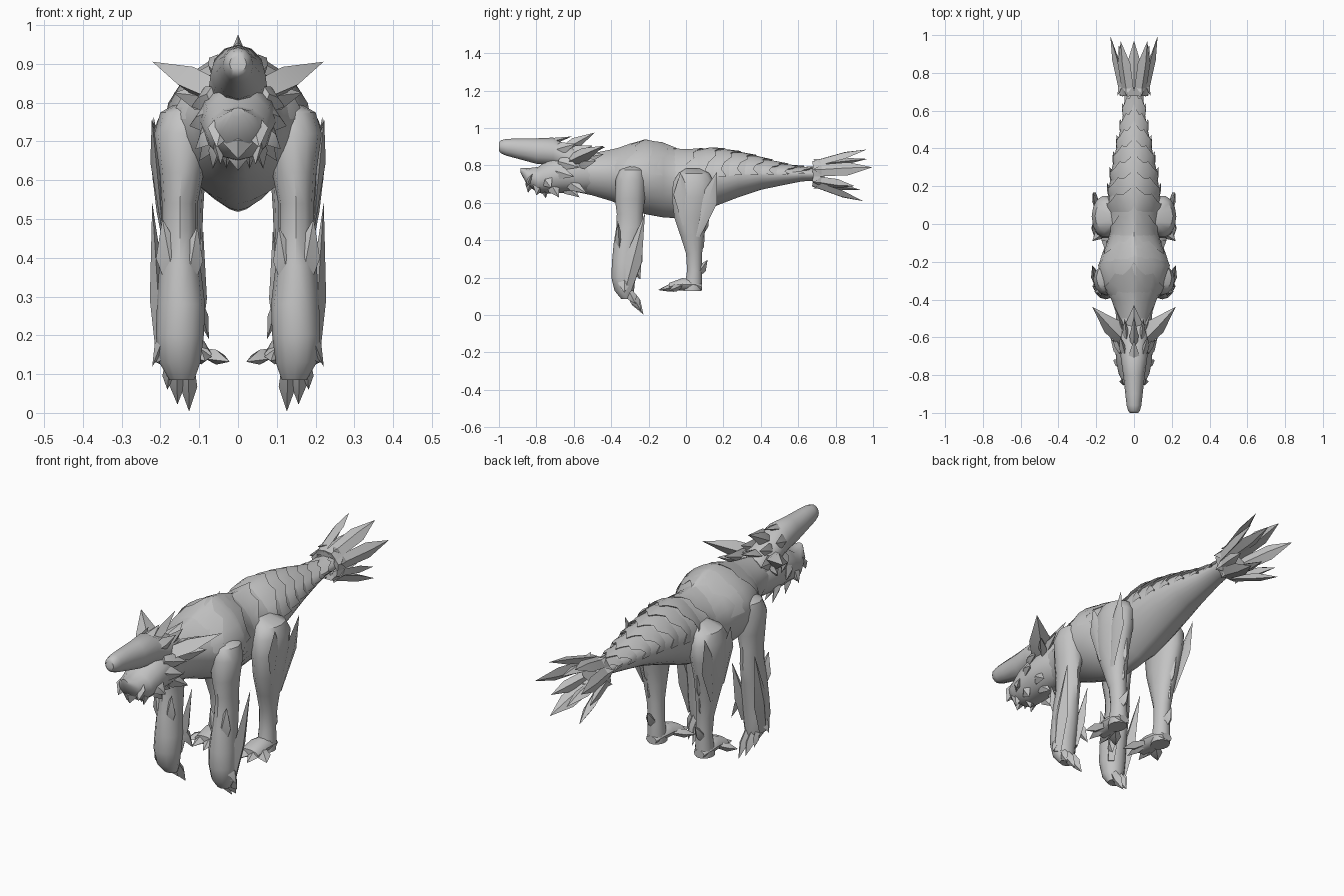
import bpy, bmesh, math
from mathutils import Vector

skin = bpy.data.materials.new("stone grey")
skin.diffuse_color = (0.55, 0.55, 0.55, 1)


def finish(name, bm, mirror=False):
    """Turn a bmesh into an object, optionally mirrored across x."""
    bmesh.ops.recalc_face_normals(bm, faces=bm.faces)
    me = bpy.data.meshes.new(name)
    bm.to_mesh(me)
    bm.free()
    me.materials.append(skin)
    ob = bpy.data.objects.new(name, me)
    bpy.context.collection.objects.link(ob)
    if mirror:
        ob.modifiers.new("mirror", 'MIRROR')
        ob.modifiers["mirror"].use_mirror_merge = False
    return ob


def skin_rings(bm, rings):
    """Bridge closed rings of points and cap both ends."""
    vs = [[bm.verts.new(p) for p in r] for r in rings]
    n = len(vs[0])
    for a, b in zip(vs, vs[1:]):
        for i in range(n):
            j = (i + 1) % n
            bm.faces.new((a[i], a[j], b[j], b[i]))
    bm.faces.new(vs[0])
    bm.faces.new(vs[-1][::-1])


def loft(bm, rows, axis, n=12):
    """Elliptical loft; each row is x, y, z, half width, other half size."""
    up = Vector((0, 0, 1)) if axis == 'y' else Vector((0, 1, 0))
    rings = []
    for x, y, z, a, b in rows:
        rings.append([Vector((x + a * math.cos(t), y, z)) + up * b * math.sin(t)
                      for t in (2 * math.pi * i / n for i in range(n))])
    skin_rings(bm, rings)


def blade(bm, base, tip, side, width, thick, bulge=0.35, root=0.65):
    """Diamond-section spike, widest at the bulge."""
    base, tip, s = Vector(base), Vector(tip), Vector(side)
    d = tip - base
    s = (s - d * (s.dot(d) / d.length_squared)).normalized()
    t = d.cross(s).normalized()
    rings = []
    for f, k in ((0, root), (bulge, 1), (1, 0.01)):
        c = base + d * f
        rings.append([c + s * width * k, c + t * thick * k,
                      c - s * width * k, c - t * thick * k])
    skin_rings(bm, rings)


# Torso profile: y, top, middle, bottom, half width
BODY = [(-0.64, .85, .77, .67, .07), (-0.5, .865, .76, .64, .085),
        (-0.4, .885, .755, .61, .12), (-0.34, .9, .75, .585, .16),
        (-0.22, .94, .75, .54, .19), (-0.12, .92, .74, .522, .15),
        (-0.04, .88, .72, .518, .125), (0.05, .885, .72, .54, .14),
        (0.15, .89, .73, .58, .138), (0.28, .868, .745, .63, .12),
        (0.4, .838, .75, .67, .095), (0.52, .803, .75, .695, .068),
        (0.62, .785, .755, .715, .052), (0.74, .785, .755, .72, .05)]


def surface(y, a, off=0.0):
    """Point on the torso at length y and angle a, pushed out by off."""
    y = max(BODY[0][0], min(BODY[-1][0], y))
    for p, q in zip(BODY, BODY[1:]):
        if y <= q[0]:
            f = (y - p[0]) / (q[0] - p[0])
            _, top, mid, bot, w = [u + (v - u) * f for u, v in zip(p, q)]
            break
    c, s = math.cos(a), math.sin(a)
    h = (top - mid) if s > 0 else (mid - bot)
    keel = 1.6 if s > 0 and y < 0.1 else 1.3  # keeled back and belly
    x = math.copysign(abs(c) ** keel, c)
    return Vector(((w + off) * x, y, mid + (h + off) * s))


# Torso and tail
bm = bmesh.new()
skin_rings(bm, [[surface(r[0], math.tau * i / 24) for i in range(24)] for r in BODY])
finish("torso", bm)

# Overlapping chevron back scales: start, length, lift
bm = bmesh.new()
ROWS = [(-0.4, .18, .005), (-0.22, .17, .005), (-0.07, .15, .007)]
ROWS += [(0.05 + 0.085 * i, .145, .013) for i in range(7)]
for y0, length, lift in ROWS:
    cols = []
    for i in range(13):
        a = math.radians(2 + 176 * i / 12)
        jag = (0.14, 0, -0.06)[abs(i - 6) % 3]
        reach = length * (0.42 + 0.55 * math.sin(a) ** 3 + jag)
        y1 = y0 + reach
        cols.append([bm.verts.new(p) for p in
                     (surface(y0, a, -.004), surface((y0 + y1) / 2, a, lift * .6),
                      surface(y1, a, lift), surface(y1 - .02, a, -.006))])
    for p, q in zip(cols, cols[1:]):
        for k in range(3):
            bm.faces.new((p[k], q[k], q[k + 1], p[k + 1]))
finish("back_scales", bm)

# Tail tuft of broad radiating blades with barbed roots
bm = bmesh.new()
for x, y, z, w in ((.125, .995, .79, .036), (.07, .965, .885, .038),
                   (.08, .945, .61, .038), (.105, .9, .69, .028)):
    radial = Vector((x, 0, z - .755)).normalized()
    base = Vector((0, .68, .755)) + radial * .06
    blade(bm, base, (x, y, z), (-radial.z, 0, radial.x), w, .018, .6, .9)
    root = Vector((0, .74, .755)) + radial * .07
    blade(bm, root, root + radial * .02 + Vector((0, -.06, 0)),
          (-radial.z, 0, radial.x), .025, .012)
finish("tail_blades", bm, True)
bm = bmesh.new()
blade(bm, (0, .68, .805), (0, .97, .835), (1, 0, 0), .04, .02, .55, .85)
blade(bm, (0, .68, .71), (0, .93, .67), (1, 0, 0), .036, .02, .55, .85)
finish("tail_centre_blades", bm)

# Skull and long blunt snout
bm = bmesh.new()
loft(bm, [(0, -1, .9, .022, .022), (0, -.99, .9, .031, .035),
          (0, -.96, .897, .039, .045), (0, -.9, .89, .046, .054),
          (0, -.8, .877, .057, .068), (0, -.71, .875, .07, .074),
          (0, -.64, .84, .075, .07), (0, -.57, .82, .08, .075),
          (0, -.5, .79, .07, .07)], 'y')
finish("snout", bm)

# Lower jaw hanging open
bm = bmesh.new()
loft(bm, [(0, -.885, .775, .018, .012), (0, -.85, .74, .055, .045),
          (0, -.79, .722, .082, .07), (0, -.74, .74, .092, .09),
          (0, -.66, .755, .1, .102), (0, -.57, .755, .095, .1),
          (0, -.5, .75, .08, .09)], 'y')
blade(bm, (0, -.83, .72), (0, -.845, .655), (1, 0, 0), .04, .025)
blade(bm, (0, -.76, .7), (0, -.75, .625), (1, 0, 0), .04, .025)
finish("jaw", bm)

# Beard and cheek frill
bm = bmesh.new()
for b, t in (((.04, -.82, .75), (.055, -.855, .685)), ((.05, -.78, .71), (.045, -.8, .64)),
             ((.055, -.72, .7), (.065, -.68, .63)), ((.07, -.75, .73), (.11, -.72, .68)),
             ((.075, -.7, .77), (.125, -.6, .74)), ((.06, -.64, .72), (.1, -.53, .65)),
             ((.07, -.68, .82), (.12, -.57, .79)), ((.03, -.66, .7), (.03, -.57, .63)),
             ((.05, -.7, .88), (.075, -.59, .915)),
             ((.04, -.62, .86), (.05, -.5, .905)), ((.06, -.58, .83), (.1, -.44, .86))):
    blade(bm, b, t, (0, .5, 1), .034, .018)
finish("cheek_frill", bm, True)

# Swept side horns and the crest
bm = bmesh.new()
blade(bm, (.05, -.61, .825), (.22, -.44, .905), (-.6, .6, .2), .05, .038, .4, .9)
blade(bm, (.07, -.57, .81), (.165, -.48, .825), (0, .3, 1), .035, .02, .35)
finish("side_horn", bm, True)
bm = bmesh.new()
blade(bm, (0, -.66, .88), (0, -.49, .975), (0, 0, 1), .032, .024, .4)
blade(bm, (0, -.75, .92), (0, -.61, .955), (1, 0, 0), .03, .016)
blade(bm, (0, -.58, .85), (0, -.43, .9), (1, 0, 0), .045, .02)
finish("crest", bm)

# Front legs with heavy forearms
bm = bmesh.new()
loft(bm, [(.1, -.27, .805, .045, .045), (.13, -.285, .775, .07, .075),
          (.143, -.295, .72, .073, .082), (.145, -.3, .62, .057, .08),
          (.15, -.3, .54, .046, .07), (.15, -.3, .47, .046, .073),
          (.15, -.315, .38, .053, .072), (.147, -.328, .28, .062, .068),
          (.15, -.335, .2, .062, .064), (.15, -.33, .13, .053, .052),
          (.145, -.315, .085, .032, .03)], 'z')
finish("front_leg", bm, True)

# Forearm guards sweeping up to points
bm = bmesh.new()
blade(bm, (.195, -.325, .13), (.221, -.22, .54), (0, 1, 0), .048, .022, .4)
blade(bm, (.11, -.3, .18), (.09, -.23, .47), (0, 1, 0), .04, .022, .4)
blade(bm, (.165, -.355, .34), (.195, -.365, .5), (1, 0, 0), .035, .02, .4)
blade(bm, (.13, -.355, .34), (.105, -.365, .48), (1, 0, 0), .03, .02, .4)
blade(bm, (.19, -.33, .2), (.221, -.33, .12), (0, 1, 0), .035, .015)
blade(bm, (.1, -.28, .28), (.075, -.245, .19), (0, 1, 0), .03, .015)
finish("forearm_guard", bm, True)

# Front claws
bm = bmesh.new()
for x, tx, y, z, w in ((.128, .126, -.228, .004, .022), (.158, .156, -.24, .022, .022),
                       (.178, .182, -.27, .06, .015)):
    blade(bm, (x, -.305, .13), (tx, y, z), (1, 0, 0), w, .026, .5)
finish("front_claws", bm, True)

# Hind legs
bm = bmesh.new()
loft(bm, [(.105, .04, .785, .03, .04), (.14, .042, .758, .066, .085),
          (.15, .04, .71, .074, .112), (.153, .035, .63, .07, .113),
          (.15, .027, .52, .06, .092), (.142, .034, .42, .049, .064),
          (.135, .043, .33, .04, .044), (.13, .045, .24, .038, .04),
          (.13, .04, .17, .042, .046), (.13, .035, .13, .042, .05)], 'z', 14)
finish("hind_leg", bm, True)

# Thigh plates and hock spurs
bm = bmesh.new()
blade(bm, (.185, .06, .42), (.218, .165, .765), (0, 1, 0), .05, .018, .55, .3)
blade(bm, (.195, -.01, .48), (.222, -.03, .76), (0, 1, 0), .045, .015, .6, .2)
blade(bm, (.14, .065, .42), (.15, .13, .58), (0, 1, 0), .03, .03, .4)
blade(bm, (.135, .065, .22), (.13, .115, .295), (0, 1, 0), .025, .025, .4)
blade(bm, (.14, .055, .33), (.14, .1, .44), (0, 1, 0), .025, .025, .4)
finish("thigh_plate", bm, True)

# Hind feet with splayed toes
bm = bmesh.new()
loft(bm, [(.13, .085, .15, .028, .018), (.13, .05, .163, .043, .032),
          (.125, -.02, .165, .047, .034), (.12, -.09, .152, .052, .021)], 'y', 10)
for bx, tip in ((.09, (.022, -.11, .132)), (.105, (.085, -.15, .134)),
                (.14, (.15, -.145, .134)), (.155, (.22, -.09, .132))):
    blade(bm, (bx, -.03, .155), tip, (1, 0, 0), .028, .02, .5)
finish("hind_foot", bm, True)

# Smooth organic shading with crisp plate edges
for ob in bpy.context.collection.objects:
    ob.select_set(True)
    bpy.context.view_layer.objects.active = ob
bpy.ops.object.shade_smooth_by_angle(angle=math.radians(40))
